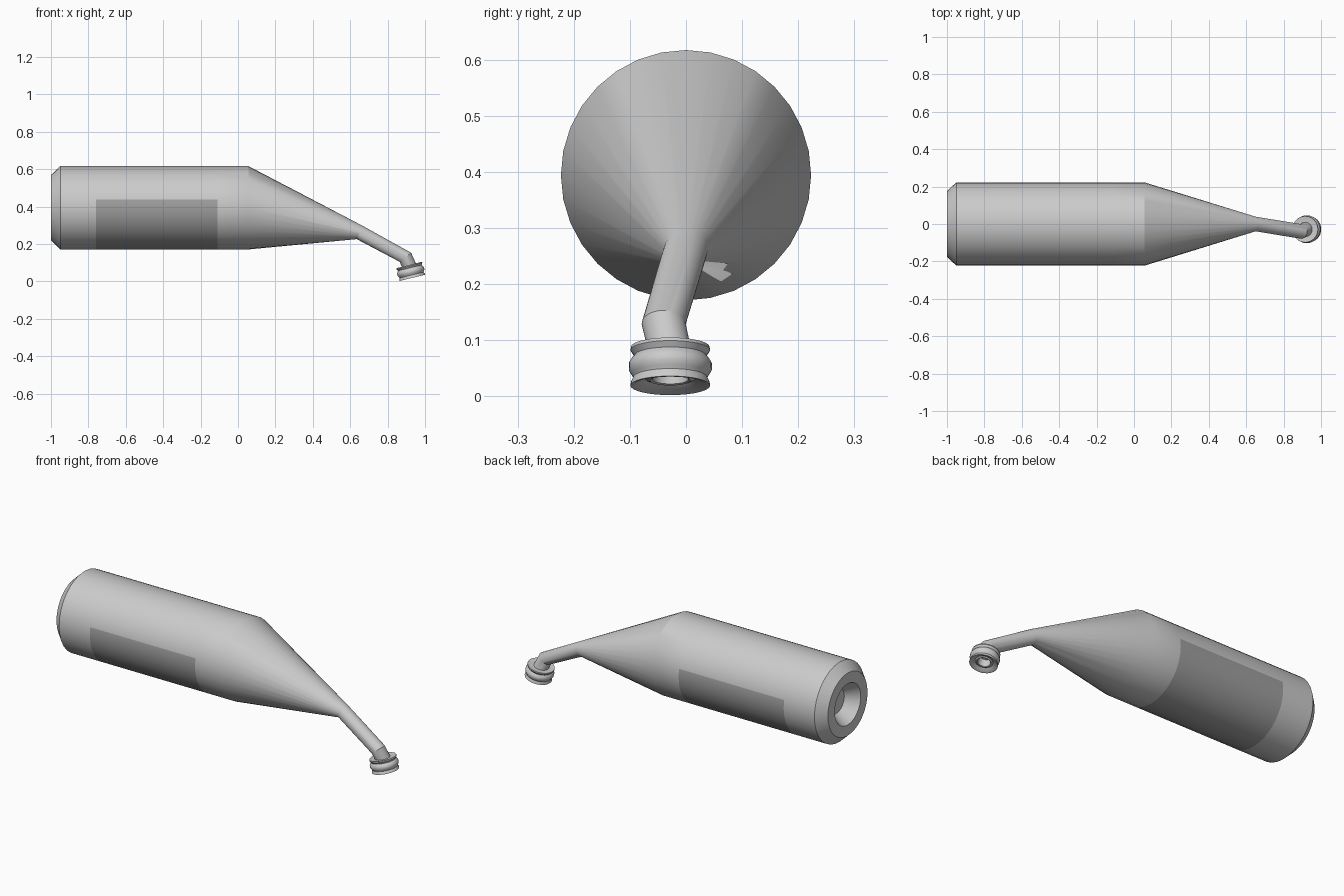
import bpy, bmesh
from math import sin, cos, pi, radians
from mathutils import Vector

if "Cube" in bpy.data.objects:
    bpy.data.objects.remove(bpy.data.objects["Cube"])

SIDES = 32


def material(name, grey):
    m = bpy.data.materials.new(name)
    m.diffuse_color = (grey, grey, grey, 1)
    m.use_nodes = True
    m.node_tree.nodes["Principled BSDF"].inputs["Base Color"].default_value = m.diffuse_color
    return m


def loft(name, rings, smooth=30, label=None):
    """Skin a list of (centre, normal, radius) rings and cap both ends."""
    bm = bmesh.new()
    loops = []
    for centre, normal, radius in rings:
        c, n = Vector(centre), Vector(normal).normalized()
        v = n.cross(Vector((0, 1, 0))).normalized()
        u = v.cross(n)
        loops.append([bm.verts.new(c + radius * (cos(a) * u + sin(a) * v))
                      for a in (2 * pi * i / SIDES for i in range(SIDES))])
    for k, (a, b) in enumerate(zip(loops, loops[1:])):
        for j in range(SIDES):
            i = (j + 1) % SIDES
            f = bm.faces.new((a[j], a[i], b[i], b[j]))
            # the label wraps the lower half, one facet above the middle
            if k == label and (j == 0 or j >= SIDES // 2 - 1):
                f.material_index = 1
    bm.faces.new(loops[0])
    bm.faces.new(loops[-1])
    bmesh.ops.recalc_face_normals(bm, faces=bm.faces)
    me = bpy.data.meshes.new(name)
    bm.to_mesh(me)
    bm.free()
    ob = bpy.data.objects.new(name, me)
    bpy.context.collection.objects.link(ob)
    bpy.ops.object.select_all(action='DESELECT')
    ob.select_set(True)
    bpy.context.view_layer.objects.active = ob
    bpy.ops.object.shade_smooth_by_angle(angle=radians(smooth))
    return ob


# bottle body: hollowed base, chamfer, straight wall, drooping cone, bent neck
Z = 0.394
profile = [(-0.93, 0.07), (-0.99, 0.11), (-1.0, 0.115), (-1.0, 0.175),
           (-0.95, 0.223), (-0.76, 0.223), (-0.11, 0.223), (0.055, 0.223)]
rings = [((x, 0, Z), (1, 0, 0), r) for x, r in profile]
axis = Vector((0.24, 0, -0.97)).normalized()
top = Vector((0.915, -0.028, 0.088))
rings += [((0.65, 0, 0.262), (0.92, 0, -0.39), 0.039),
          ((0.895, -0.04, 0.129), (0.62, 0, -0.79), 0.039),
          (top + axis * 0.01, axis, 0.039)]
body = loft("bottle_body", rings, 25, label=5)
body.data.materials.append(material("body_grey", 0.8))
body.data.materials.append(material("label_grey", 0.35))

# nozzle collar: grooved ring with a dished, open mouth
collar = [(0.004, 0.03), (0.002, 0.06), (0.0, 0.07), (0.006, 0.071),
          (0.016, 0.064), (0.022, 0.069), (0.03, 0.074), (0.042, 0.074),
          (0.05, 0.069), (0.056, 0.066), (0.064, 0.070), (0.071, 0.071),
          (0.071, 0.066), (0.058, 0.045), (0.062, 0.036), (0.06, 0.032),
          (0.02, 0.03)]
loft("nozzle_collar", [(top + axis * d, axis, r) for d, r in collar], 40)
